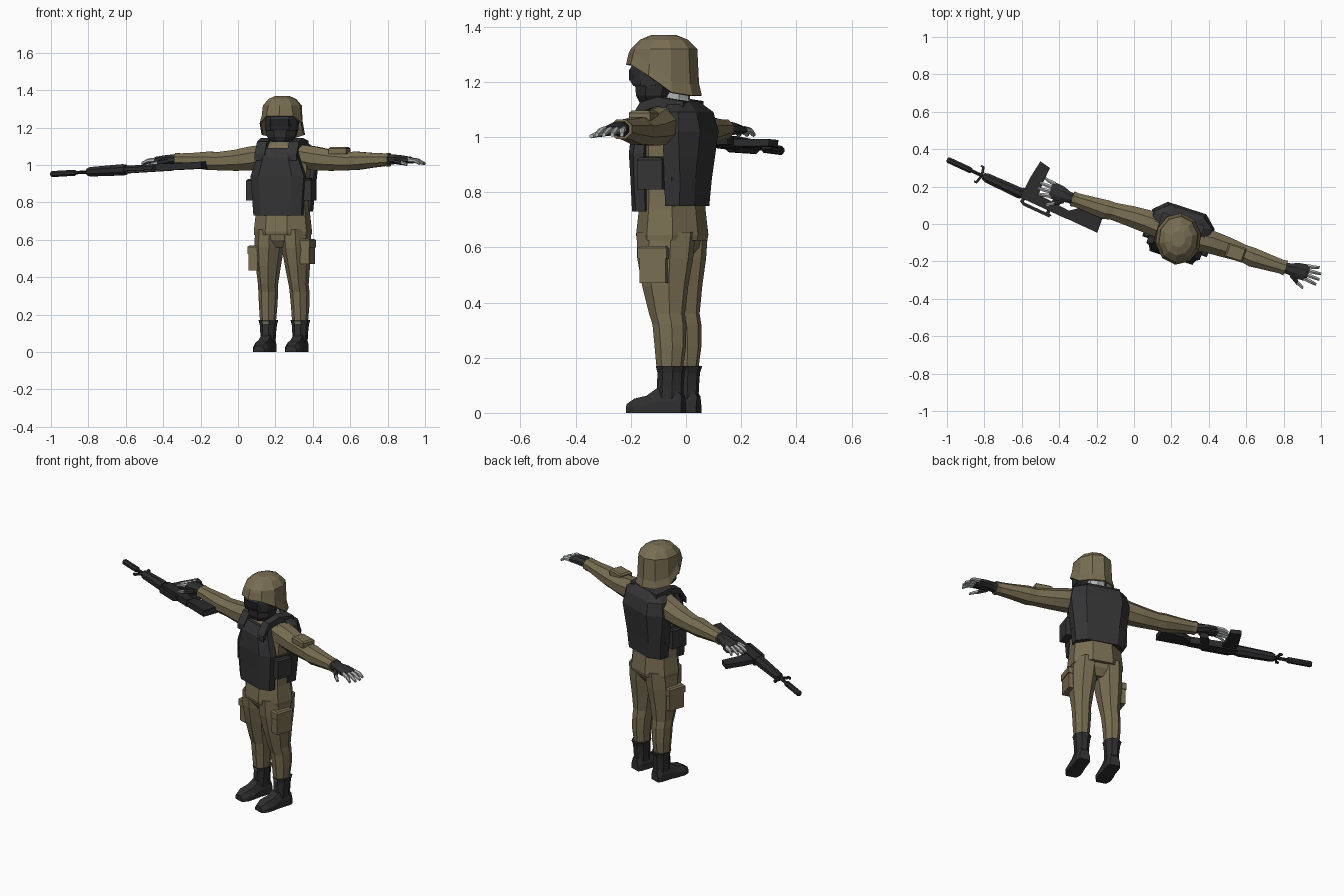
import bpy, bmesh, math
from mathutils import Vector, Matrix

if "Cube" in bpy.data.objects:
    bpy.data.objects.remove(bpy.data.objects["Cube"])


def material(name, rgb):
    m = bpy.data.materials.new(name)
    m.diffuse_color = (*rgb, 1)
    m.use_nodes = True
    m.node_tree.nodes["Principled BSDF"].inputs["Base Color"].default_value = m.diffuse_color
    return m


KHAKI = material("khaki cloth", (0.19, 0.155, 0.085))
VEST = material("dark vest", (0.034, 0.034, 0.036))
BLACK = material("black leather", (0.028, 0.028, 0.03))
LENS = material("goggle lens", (0.015, 0.015, 0.018))
GREY = material("pale grey skin", (0.42, 0.44, 0.44))
GUN = material("gun metal", (0.024, 0.024, 0.026))

BODY = Matrix.Translation((0.24, -0.05, 0)) @ Matrix.Rotation(math.radians(-18), 4, 'Z')
HEAD = Matrix.Translation((0.237, -0.08, 0)) @ Matrix.Rotation(math.radians(-7), 4, 'Z')
a, b = Vector((-0.906, 0.42, -0.055)).normalized(), Vector((0.42, 0.907, 0)).normalized()
c = a.cross(b)
RIFLE = Matrix.Translation((-0.19, -0.03, 1.0)) @ Matrix((a, b, c)).transposed().to_4x4()


def loft(name, rings, mat, frame=BODY, caps=(True, True)):
    """Skin a list of equal-sized point rings."""
    bm = bmesh.new()
    vs = [[bm.verts.new(frame @ Vector(p)) for p in r] for r in rings]
    n = len(vs[0])
    for r, q in zip(vs, vs[1:]):
        for i in range(n):
            bm.faces.new((r[i], r[(i + 1) % n], q[(i + 1) % n], q[i]))
    if caps[0]:
        bm.faces.new(vs[0][::-1])
    if caps[1]:
        bm.faces.new(vs[-1])
    bmesh.ops.recalc_face_normals(bm, faces=bm.faces)
    me = bpy.data.meshes.new(name)
    bm.to_mesh(me)
    bm.free()
    me.materials.append(mat)
    ob = bpy.data.objects.new(name, me)
    bpy.context.collection.objects.link(ob)
    return ob


def circle(n, ra, rb):
    k = 1 / math.cos(math.pi / n)
    return [(ra * k * math.cos((i + .5) * 2 * math.pi / n), rb * k * math.sin((i + .5) * 2 * math.pi / n))
            for i in range(n)]


def ring_z(x, y, z, rx, ry, n=8):
    return [(x + p, y + q, z) for p, q in circle(n, rx, ry)]


def ring_x(x, y, z, ry, rz, n=8):
    return [(x, y + p, z + q) for p, q in circle(n, ry, rz)]


def box(name, lo, hi, mat, frame=BODY, taper=0.008):
    """Box whose top is slightly narrower."""
    def rect(z, t):
        return [(lo[0] + t, lo[1] + t, z), (hi[0] - t, lo[1] + t, z),
                (hi[0] - t, hi[1] - t, z), (lo[0] + t, hi[1] - t, z)]
    zm = hi[2] - min(taper, (hi[2] - lo[2]) / 2)
    return loft(name, [rect(lo[2], 0), rect(zm, 0), rect(hi[2], taper)], mat, frame)


def prism(name, pts, thick, mat=GUN, frame=RIFLE):
    return loft(name, [[(p, q, -thick / 2) for p, q in pts], [(p, q, thick / 2) for p, q in pts]], mat, frame)


# Shirt and hips
loft("shirt", [ring_z(0, 0, *r) for r in (
    (.625, .146, .114), (.645, .148, .118), (.74, .138, .108), (.85, .135, .105), (.95, .145, .105),
    (1.05, .15, .095), (1.105, .115, .075), (1.13, .06, .05))], KHAKI)
loft("trouser_seat", [ring_z(0, 0, *r) for r in ((.56, .06, .06), (.6, .12, .09), (.65, .135, .1))], KHAKI)

# Vest: belt, front panel and bulging back panel
loft("vest_belt", [ring_z(0, 0, z, .156, .117) for z in (.84, .93)], VEST)


def panel(z, w, depth, edge, inner):
    return [(-w, inner, z), (-w, edge, z), (-.62 * w, depth, z), (.62 * w, depth, z), (w, edge, z), (w, inner, z)]


loft("vest_front", [panel(*r, -.06) for r in (
    (.73, .135, -.126, -.095), (.84, .142, -.13, -.1), (.94, .15, -.135, -.1),
    (1.04, .115, -.13, -.095), (1.09, .1, -.1, -.08))], VEST)
loft("vest_back", [panel(*r, .02) for r in (
    (.75, .145, .112, .075), (.85, .155, .12, .08), (.93, .165, .13, .08), (1.02, .175, .142, .08),
    (1.09, .16, .125, .075), (1.13, .1, .08, .06))], VEST)

for s, side in ((1, "left"), (-1, "right")):
    # Shoulder strap
    loft(side + "_vest_strap", [[(s * .09 + e * .028, v, z) for e, v, z in (
        (-1, v0, z0), (1, v0, z0), (1, v0, z0 - .035), (-1, v0, z0 - .035))]
        for v0, z0 in ((-.125, 1.06), (-.085, 1.125), (-.02, 1.145), (.08, 1.13))], VEST)
    box(side + "_vest_pouch", (s * .16 - .022, -.075, .81), (s * .16 + .022, .02, .925), VEST)

    # Sleeve, cuff and arm pocket
    loft(side + "_sleeve", [ring_x(s * u, v, z, ry, rz) for u, v, z, ry, rz in (
        (.09, 0, 1.05, .06, .06), (.18, .008, 1.035, .062, .064), (.27, .008, 1.025, .056, .056),
        (.37, .004, 1.02, .047, .048), (.41, 0, 1.022, .052, .05), (.5, 0, 1.025, .044, .04),
        (.575, 0, 1.028, .038, .034), (.6, 0, 1.028, .041, .036))], KHAKI)
    if s > 0:
        box("arm_pocket", (.27, -.045, 1.06), (.37, .035, 1.095), KHAKI)

    # Gloved palm
    loft(side + "_glove", [ring_x(s * u, v, z, ry, rz) for u, v, z, ry, rz in (
        (.585, 0, 1.028, .03, .028), (.62, .002, 1.03, .03, .026), (.66, .006, 1.03, .042, .022),
        (.71, .01, 1.026, .045, .018), (.725, .012, 1.023, .042, .014))], BLACK)
    # Fanned fingers and thumb
    for i in range(4):
        v0, v1 = -.022 + i * .0225, -.034 + i * .031
        tip = (.782, .792, .79, .772)[i]
        loft(f"{side}_finger_{i + 1}", [
            ring_x(s * .71, v0, 1.027, .011, .011, 6), ring_x(s * .75, (v0 + v1) / 2, 1.023, .01, .01, 6),
            ring_x(s * tip, v1, 1.008, .007, .007, 6)], GREY)
    loft(side + "_thumb_base", [ring_x(s * .635, -.022, 1.022, .015, .014, 6),
                                ring_x(s * .685, -.055, 1.012, .013, .011, 6)], BLACK)
    loft(side + "_thumb", [ring_x(s * .685, -.055, 1.012, .011, .01, 6),
                           ring_x(s * .722, -.073, 1.003, .008, .007, 6)], GREY)

    # Trouser leg and cargo pocket
    loft(side + "_trouser_leg", [ring_z(s * u, v, z, rx, ry) for u, v, z, rx, ry in (
        (.09, .02, .15, .038, .044), (.09, .022, .24, .044, .054), (.088, .018, .32, .048, .058),
        (.086, .008, .36, .048, .062), (.082, 0, .46, .06, .08), (.076, -.002, .56, .07, .097),
        (.072, 0, .655, .071, .103))], KHAKI)
    drop = 0 if s > 0 else -.035
    box(side + "_cargo_pocket", (s * .145 - .025, -.07, .47 + drop), (s * .145 + .025, .03, .585 + drop), KHAKI)
    box(side + "_pocket_flap", (s * .147 - .028, -.075, .56 + drop), (s * .147 + .028, .035, .605 + drop), KHAKI)

    # Boot shaft and foot
    loft(side + "_boot_shaft", [ring_z(s * .09, v, z, rx, ry) for v, z, rx, ry in (
        (.02, .05, .036, .046), (.022, .1, .038, .046), (.025, .145, .042, .046),
        (.026, .17, .048, .053))], BLACK)
    loft(side + "_boot_foot", [[(s * .09 + k * w, v, z) for k, z in (
        (-1, 0), (1, 0), (1, .45 * h), (.65, h), (-.65, h), (-1, .45 * h))] for v, w, h in (
        (.072, .03, .06), (.05, .038, .09), (-.02, .038, .09), (-.06, .043, .062),
        (-.105, .044, .052), (-.138, .03, .032))], BLACK)

# Neck, masked head and goggles
loft("neck", [ring_z(0, .04, z, r, r) for z, r in ((1.1, .06), (1.14, .052), (1.2, .05))], GREY, HEAD)
loft("face_mask", [ring_z(0, *r) for r in (
    (-.04, 1.122, .05, .045), (-.03, 1.15, .075, .068), (-.02, 1.2, .086, .082), (-.008, 1.29, .088, .088))],
    BLACK, HEAD)
loft("goggle_frame", [[(-.09, -.02, z), (-.084, -.075, z), (-.05, d, z), (.05, d, z), (.084, -.075, z), (.09, -.02, z)]
                      for z, d in ((1.185, -.106), (1.2, -.115), (1.245, -.118), (1.265, -.108))], BLACK, HEAD)
loft("goggle_lens", [[(-.07, -.09, z), (-.048, -.121, z), (.048, -.121, z), (.07, -.09, z)]
                     for z in (1.205, 1.245)], LENS, HEAD)


# Helmet shell with a rim that dips from brow to nape
def helmet_ring(rx, ry, lift):
    pts = []
    for x, y in circle(10, rx, ry):
        t = min(1, max(0, (y / ry + .75) / 1.2))
        pts.append((x, y, 1.262 - .112 * t + lift))
    return pts


helmet = loft("helmet", [helmet_ring(.117, .132, 0), helmet_ring(.106, .122, .042)] + [
    ring_z(0, y, z, rx, ry, 10) for y, z, rx, ry in (
        (0, 1.318, .1, .116), (0, 1.352, .072, .084), (0, 1.37, .035, .042))], KHAKI, HEAD, (False, True))
shell = helmet.modifiers.new("shell", 'SOLIDIFY')
shell.thickness = 0.01

# Rifle lying flat beneath the right hand
prism("rifle_stock", [(0, -.018), (.01, .095), (.13, .07), (.18, .03), (.2, .015), (.2, -.018)], .036)
prism("rifle_receiver", [(.18, -.02), (.18, .025), (.36, .035), (.46, .035), (.47, -.02)], .04)
prism("rifle_grip", [(.25, .02), (.295, .02), (.27, .1), (.225, .095)], .03)
prism("rifle_magazine", [(.37, .03), (.45, .03), (.448, .1), (.435, .2), (.375, .19), (.376, .1)], .026)
prism("rifle_carry_handle", [(.26, -.035), (.27, -.052), (.42, -.052), (.45, -.035)], .02)
for i, s0 in enumerate((.275, .425)):
    prism(f"carry_handle_post_{i + 1}", [(s0, -.04), (s0 + .018, -.04), (s0 + .018, -.015), (s0, -.015)], .016)
for name, parts in (
        ("rifle_handguard", ((.45, .026), (.47, .03), (.66, .025), (.68, .018))),
        ("rifle_barrel", ((.66, .009), (.76, .009))),
        ("rifle_suppressor", ((.75, .012), (.757, .016), (.885, .016), (.893, .012)))):
    loft(name, [ring_x(s0, 0, 0, r, r) for s0, r in parts], GUN, RIFLE)
for k, name in ((-1, "front_sight"), (1, "sling_loop")):
    prism(name, [(.68, 0), (.695, k * .05), (.712, k * .05), (.715, k * .042), (.705, k * .04), (.695, 0)], .012)
